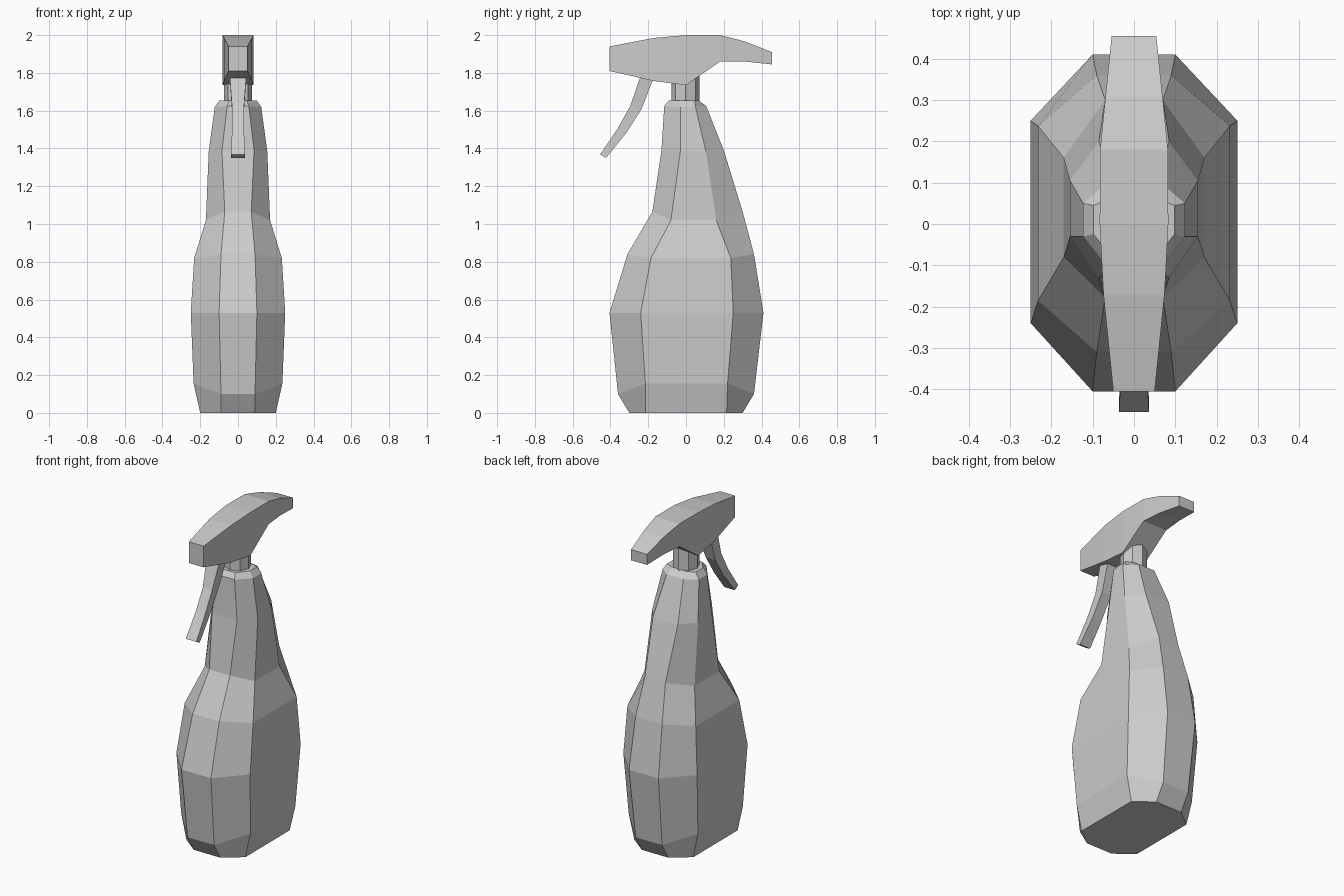
import bpy, bmesh

if "Cube" in bpy.data.objects:
    bpy.data.objects.remove(bpy.data.objects["Cube"])


def loft(name, rings):
    """Skin a list of equal-length vertex rings and cap both ends."""
    bm = bmesh.new()
    loops = [[bm.verts.new(p) for p in ring] for ring in rings]
    n = len(loops[0])
    for a, b in zip(loops, loops[1:]):
        for i in range(n):
            j = (i + 1) % n
            bm.faces.new((a[i], a[j], b[j], b[i]))
    bm.faces.new(loops[0][::-1])
    bm.faces.new(loops[-1])
    bmesh.ops.recalc_face_normals(bm, faces=bm.faces)
    mesh = bpy.data.meshes.new(name)
    bm.to_mesh(mesh)
    bm.free()
    obj = bpy.data.objects.new(name, mesh)
    bpy.context.collection.objects.link(obj)
    return obj


def bottle_ring(z_end, front, back, end_x, z_side, side_f, side_b, side_x):
    half = [(end_x, front, z_end), (side_x, side_f, z_side),
            (side_x, side_b, z_side), (end_x, back, z_end)]
    return half + [(-x, y, z) for x, y, z in reversed(half)]


# Bottle: octagonal sections, leaning neck
# end z, front y, back y, end half width, side z, side front y, side back y, half width
bottle = [
    (0.00, -0.30, 0.30, 0.09, 0.00, -0.215, 0.215, 0.20),
    (0.10, -0.36, 0.36, 0.09, 0.155, -0.215, 0.22, 0.235),
    (0.53, -0.405, 0.41, 0.10, 0.53, -0.24, 0.25, 0.25),
    (0.84, -0.31, 0.36, 0.09, 0.82, -0.185, 0.237, 0.232),
    (1.065, -0.178, 0.30, 0.07, 1.02, -0.08, 0.16, 0.17),
    (1.39, -0.13, 0.20, 0.085, 1.385, -0.03, 0.105, 0.155),
    (1.625, -0.115, 0.107, 0.057, 1.62, -0.03, 0.05, 0.123),
    (1.655, -0.09, 0.065, 0.045, 1.655, -0.025, 0.045, 0.098),
]
loft("bottle", [bottle_ring(*r) for r in bottle])

# Neck collar
bpy.ops.mesh.primitive_cylinder_add(vertices=8, radius=0.075, depth=0.2,
                                    location=(0, -0.003, 1.72))
bpy.context.object.name = "neck"

# Spray head: y, bottom z, top z, half width
head = [
    (-0.405, 1.81, 1.94, 0.05),
    (-0.17, 1.757, 1.985, 0.074),
    (0.00, 1.735, 2.00, 0.083),
    (0.18, 1.86, 2.00, 0.082),
    (0.31, 1.86, 1.967, 0.069),
    (0.455, 1.845, 1.91, 0.054),
]
loft("spray_head", [[(-w, y, lo), (w, y, lo), (w, y, hi), (-w, y, hi)]
                    for y, lo, hi, w in head])

# Trigger: front y, front z, back y, back z, half width
trigger = [
    (-0.235, 1.80, -0.165, 1.79, 0.045),
    (-0.295, 1.625, -0.237, 1.605, 0.032),
    (-0.365, 1.50, -0.318, 1.48, 0.032),
    (-0.455, 1.368, -0.423, 1.35, 0.036),
]
loft("trigger", [[(-w, fy, fz), (w, fy, fz), (w, by, bz), (-w, by, bz)]
                 for fy, fz, by, bz, w in trigger])
